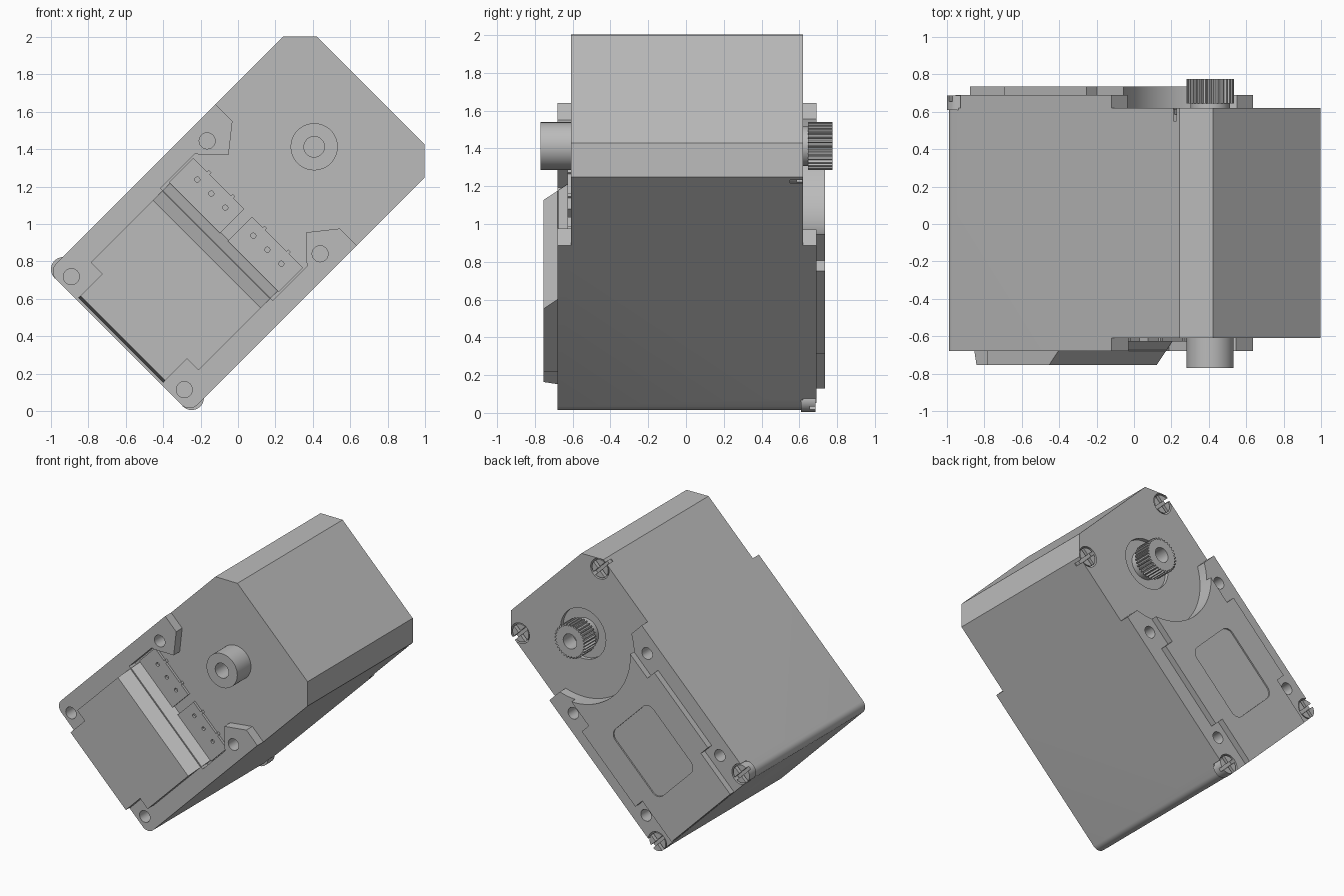
import bpy, bmesh
from math import sin, cos, pi, sqrt, radians

old = bpy.data.objects.get("Cube")
if old:
    bpy.data.objects.remove(old, do_unlink=True)

grey = bpy.data.materials.new("plain grey")
grey.use_nodes = True
grey.diffuse_color = (0.5, 0.5, 0.5, 1)
grey.node_tree.nodes["Principled BSDF"].inputs["Base Color"].default_value = (0.5, 0.5, 0.5, 1)

MID = 0.711      # offset of the long centre line
SHAFT = 1.287    # shaft position along that line


def place(u, w, y):
    """u runs along the tilted case, w across it, y through it."""
    v = w + MID
    return ((u - v) / sqrt(2), y, (u + v) / sqrt(2))


def mirrored(half):
    return half + [(u, -w) for u, w in reversed(half)]


def arc(cu, cw, r, a0, a1, n):
    steps = [a0 + (a1 - a0) * i / n for i in range(n + 1)]
    return [(cu + r * cos(a), cw + r * sin(a)) for a in steps]


def disc(u, w, r, n=32):
    return arc(u, w, r, 0, 2 * pi, n)[:-1]


def rect(u0, u1, w0, w1):
    return [(u0, w0), (u1, w0), (u1, w1), (u0, w1)]


def prism(name, outline, y0, y1, front_shift=None):
    """Extrude an outline from y0 to y1; front_shift moves the y0 end along u."""
    shift = front_shift or (lambda u: u)
    bm = bmesh.new()
    a = [bm.verts.new(place(shift(u), w, y0)) for u, w in outline]
    b = [bm.verts.new(place(u, w, y1)) for u, w in outline]
    bm.faces.new(a)
    bm.faces.new(b[::-1])
    for i in range(len(a)):
        j = (i + 1) % len(a)
        bm.faces.new((a[i], b[i], b[j], a[j]))
    bmesh.ops.recalc_face_normals(bm, faces=bm.faces)
    mesh = bpy.data.meshes.new(name)
    bm.to_mesh(mesh)
    bm.free()
    mesh.materials.append(grey)
    obj = bpy.data.objects.new(name, mesh)
    bpy.context.collection.objects.link(obj)
    return obj


def cut(obj, outline, y0, y1):
    """Subtract an extruded outline and bake the result."""
    cutter = prism("cutter", outline, y0, y1)
    cutter.hide_render = True
    mod = obj.modifiers.new("cut", "BOOLEAN")
    mod.operation = "DIFFERENCE"
    mod.solver = "EXACT"
    mod.object = cutter
    graph = bpy.context.evaluated_depsgraph_get()
    mesh = bpy.data.meshes.new_from_object(obj.evaluated_get(graph))
    obj.modifiers.clear()
    obj.data = mesh
    bpy.data.objects.remove(cutter, do_unlink=True)


# Case: chamfered top end, rounded bottom corners
case_half = [(1.714, 0.406), (1.588, 0.534)] + arc(-0.13, 0.474, 0.06, pi / 2, pi, 8)
case = prism("case", mirrored(case_half), -0.68, 0.69)

# Step in the front, leaving two corner pads and the connector bay
front_step = mirrored([(1.8, 0.6), (1.075, 0.6), (1.075, 0.406), (0.933, 0.293),
                       (0.827, 0.4), (0.81, 0.425), (0.55, 0.425)])
cut(case, front_step, -0.8, -0.61)

# Step in the back, rounded about the output shaft
back_step = mirrored([(1.8, 0.6), (1.075, 0.6)] + arc(SHAFT, 0, 0.465, pi - 1.097, pi - 0.02, 20))
cut(case, back_step, 0.62, 0.8)
cut(case, disc(SHAFT, 0, 0.185, 48), 0.59, 0.7)

# Mounting holes
for side in (-0.427, 0.427):
    for u in (-0.122, 0.905):
        cut(case, disc(u, side, 0.043, 24), -0.75, -0.52)
    for u in (0.063, 0.905):
        cut(case, disc(u, side, 0.043, 24), 0.53, 0.75)

# Recessed cross-head screws at the four back corners
for side in (-1, 1):
    label = "left" if side < 0 else "right"
    for end, u, w, top in (("lower", -0.125, 0.485, 0.69), ("upper", 1.555, 0.46, 0.62)):
        w *= side
        cut(case, disc(u, w, 0.075), top - 0.07, 0.8)
        screw = prism(f"{end}_{label}_screw", disc(u, w, 0.066), top - 0.08, top - 0.004)
        cut(screw, rect(u - 0.08, u + 0.08, w - 0.012, w + 0.012), top - 0.035, 0.8)
        cut(screw, rect(u - 0.012, u + 0.012, w - 0.08, w + 0.08), top - 0.035, 0.8)

# Raised front cover with sloping upper edge
cover_half = [(0.61, 0.407), (0.005, 0.407), (0.005, 0.32), (-0.19, 0.32)]


def cover_slope(u):
    return 0.475 if u > 0.5 else -0.16 if u < -0.1 else u


prism("front_cover", mirrored(cover_half), -0.755, -0.61, cover_slope)

# Pair of pin connectors in the bay
for side in (-1, 1):
    label = "left" if side < 0 else "right"
    socket = prism(f"{label}_connector", rect(0.605, 0.787, side * 0.03, side * 0.415), -0.628, -0.61)
    for w in (0.106, 0.212, 0.318):
        cut(socket, disc(0.721, side * w, 0.014, 12), -0.7, -0.6)
    for w in (0.12, 0.3):
        prism(f"{label}_connector_tab", rect(0.787, 0.8, side * w - 0.01, side * w + 0.01), -0.628, -0.61)

# Raised back plate with side notches and a rounded panel
plate_half = [(1.06, 0.34), (0.77, 0.34), (0.77, 0.42), (0.15, 0.42), (0.15, 0.34), (-0.188, 0.34)]
back_plate = prism("back_plate", mirrored(plate_half), 0.69, 0.735)
cut(back_plate, back_step, 0.6, 0.8)
panel_half = arc(0.58, 0.16, 0.06, 0, pi / 2, 6) + arc(0.15, 0.16, 0.06, pi / 2, pi, 6)
cut(back_plate, mirrored(panel_half), 0.725, 0.8)

# Front pivot boss
boss = prism("front_boss", disc(SHAFT, 0, 0.126, 48), -0.77, -0.6)
cut(boss, disc(SHAFT, 0, 0.055), -0.8, -0.62)

# Splined output shaft at the back
prism("shaft_neck", disc(SHAFT, 0, 0.105, 48), 0.58, 0.65)
TEETH = 32
spline = []
for i in range(TEETH):
    for offset, r in ((-0.3, 0.113), (-0.13, 0.127), (0.13, 0.127), (0.3, 0.113)):
        a = 2 * pi * (i + offset) / TEETH
        spline.append((SHAFT + r * cos(a), r * sin(a)))
shaft = prism("output_shaft", spline, 0.645, 0.775)
cut(shaft, disc(SHAFT, 0, 0.055), 0.66, 0.8)

# Smooth the round walls, keep the edges sharp
bpy.ops.object.select_all(action="DESELECT")
for obj in bpy.context.collection.objects:
    if obj.type == "MESH" and grey.name in obj.data.materials:
        obj.select_set(True)
bpy.context.view_layer.objects.active = case
bpy.ops.object.shade_smooth_by_angle(angle=radians(28))
